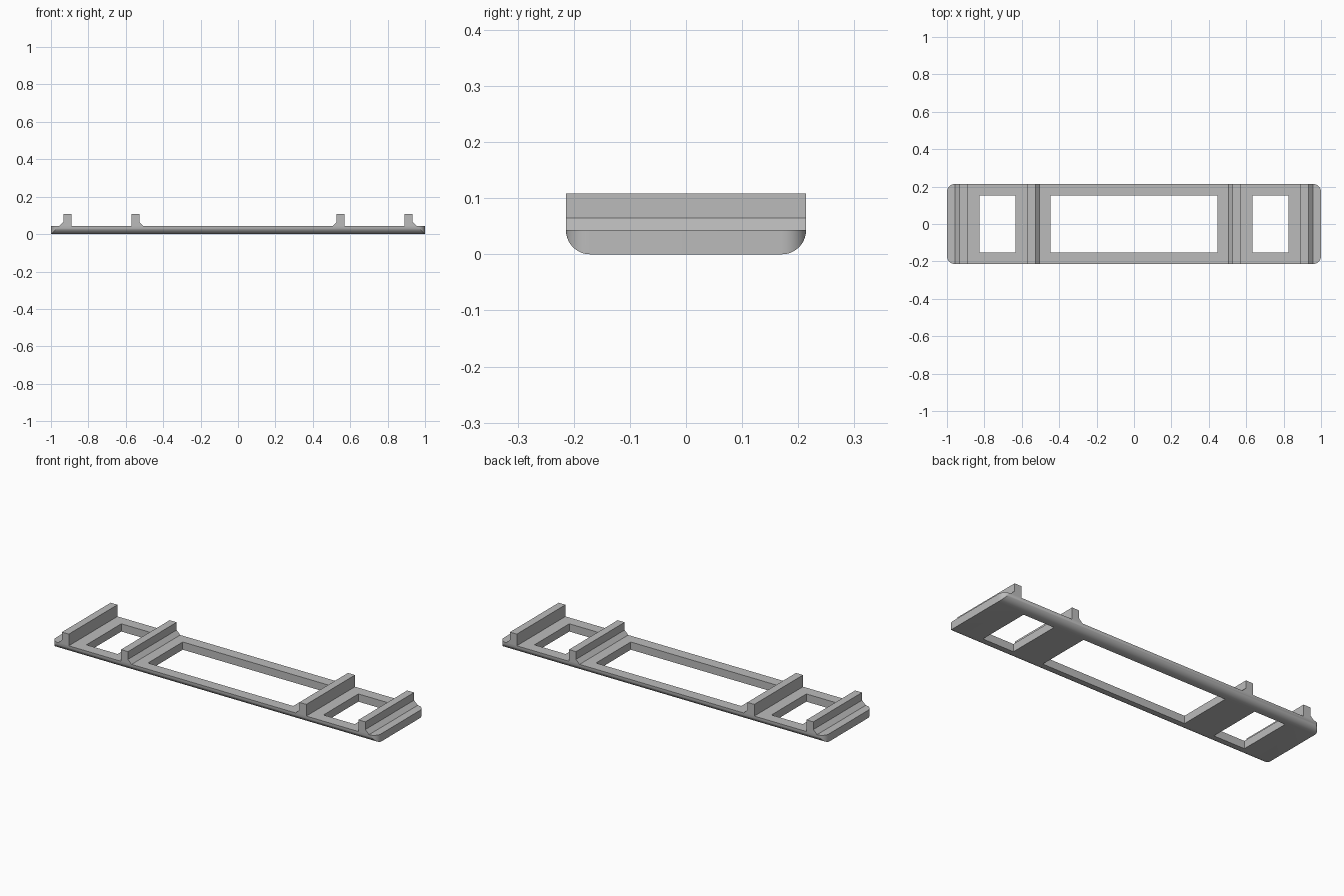
import bpy, bmesh

cube = bpy.data.objects.get("Cube")
if cube:
    bpy.data.objects.remove(cube, do_unlink=True)

HALF_DEPTH = 0.214
PLATE_TOP, CHAMFER_TOP, RIB_TOP = 0.043, 0.065, 0.108
CORNER_RADIUS = 0.043

# Single grey material
grey = bpy.data.materials.new("Plain Grey")
grey.use_nodes = True
color = (0.5, 0.5, 0.5, 1.0)
grey.diffuse_color = color
grey.node_tree.nodes["Principled BSDF"].inputs["Base Color"].default_value = color


def add_object(name, bm):
    bmesh.ops.recalc_face_normals(bm, faces=bm.faces)
    mesh = bpy.data.meshes.new(name)
    bm.to_mesh(mesh)
    bm.free()
    mesh.materials.append(grey)
    obj = bpy.data.objects.new(name, mesh)
    bpy.context.collection.objects.link(obj)
    return obj


# Half of the long profile: plate with two upright ribs, each with a chamfered foot
half = [
    (0.505, PLATE_TOP), (0.527, CHAMFER_TOP), (0.527, RIB_TOP), (0.57, RIB_TOP), (0.57, PLATE_TOP),
    (0.891, PLATE_TOP), (0.891, RIB_TOP), (0.933, RIB_TOP), (0.933, CHAMFER_TOP), (0.956, PLATE_TOP),
    (1, PLATE_TOP), (1, 0),
]
profile = half + [(-x, z) for x, z in reversed(half)]

# Extrude the profile across the depth
bm = bmesh.new()
face = bm.faces.new([bm.verts.new((x, -HALF_DEPTH, z)) for x, z in profile])
extruded = bmesh.ops.extrude_face_region(bm, geom=[face])["geom"]
bmesh.ops.translate(bm, vec=(0, 2 * HALF_DEPTH, 0),
                    verts=[v for v in extruded if isinstance(v, bmesh.types.BMVert)])

# Round the four vertical plate corners
corners = [e for e in bm.edges
           if all(abs(v.co.x) > 0.999 for v in e.verts)
           and abs(e.verts[0].co.y - e.verts[1].co.y) < 1e-5]
bmesh.ops.bevel(bm, geom=corners, offset=CORNER_RADIUS, segments=10, profile=0.5, affect='EDGES')
frame = add_object("ribbed_frame", bm)


# Rectangular windows through the plate
def cut_window(name, x_min, x_max, half_y):
    bm = bmesh.new()
    bmesh.ops.create_cube(bm, size=1)
    bmesh.ops.scale(bm, vec=(x_max - x_min, 2 * half_y, 0.3), verts=bm.verts)
    bmesh.ops.translate(bm, vec=((x_min + x_max) / 2, 0, 0), verts=bm.verts)
    cutter = add_object(name, bm)
    cutter.hide_render = True
    mod = frame.modifiers.new(name, 'BOOLEAN')
    mod.operation = 'DIFFERENCE'
    mod.solver = 'EXACT'
    mod.object = cutter
    bpy.context.view_layer.objects.active = frame
    bpy.ops.object.modifier_apply(modifier=mod.name)
    bpy.data.objects.remove(cutter, do_unlink=True)


cut_window("centre_window", -0.447, 0.447, 0.153)
cut_window("left_window", 0.633, 0.825, 0.153)
cut_window("right_window", -0.825, -0.633, 0.153)

# Smooth only the rounded corners
bpy.ops.object.select_all(action='DESELECT')
frame.select_set(True)
bpy.context.view_layer.objects.active = frame
bpy.ops.object.shade_smooth_by_angle(angle=0.5)
